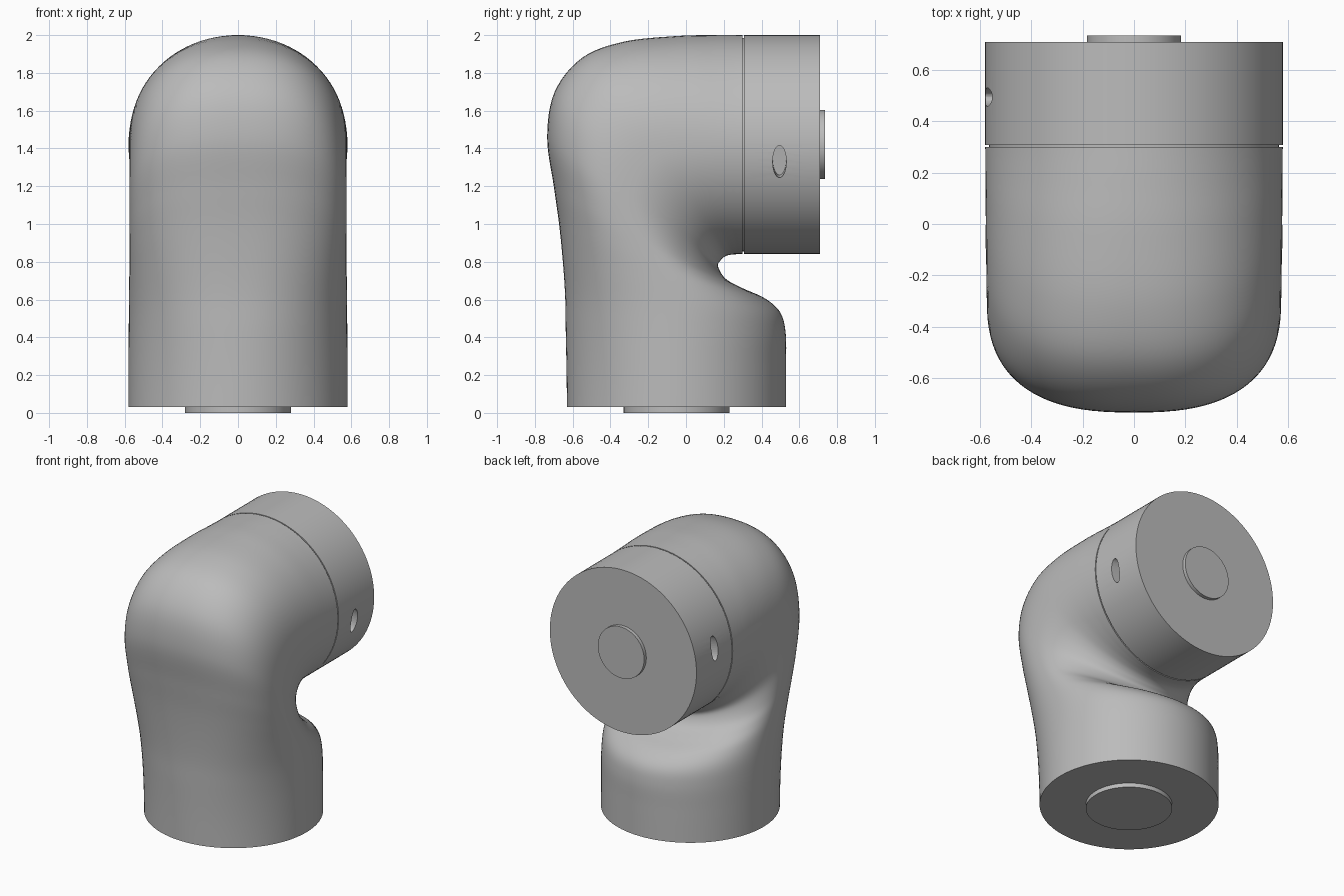
import bpy
import bmesh
import math
from mathutils import Vector, Matrix

if "Cube" in bpy.data.objects:
    bpy.data.objects.remove(bpy.data.objects["Cube"])

grey = bpy.data.materials.new("plain_grey")
grey.use_nodes = True
COLOUR = (0.5, 0.5, 0.5, 1)
grey.diffuse_color = COLOUR
grey.node_tree.nodes["Principled BSDF"].inputs["Base Color"].default_value = COLOUR

R = 0.58          # tube radius
BASE_Y = -0.05    # centre of the lower tube
TOP_Z = 1.42      # centre of the upper tube
SEG = 96


def finish(name, bm, smooth=True):
    bmesh.ops.recalc_face_normals(bm, faces=bm.faces)
    mesh = bpy.data.meshes.new(name)
    bm.to_mesh(mesh)
    bm.free()
    obj = bpy.data.objects.new(name, mesh)
    bpy.context.collection.objects.link(obj)
    mesh.materials.append(grey)
    bpy.ops.object.select_all(action='DESELECT')
    obj.select_set(True)
    bpy.context.view_layer.objects.active = obj
    if smooth:
        bpy.ops.object.shade_smooth_by_angle(angle=math.radians(35))
    return obj


def disc(name, radius, start, end, along_y=True):
    """Cylinder on the axis of the upper tube (along y) or lower tube (along z)."""
    mid = (start + end) / 2
    if along_y:
        m = Matrix.Translation((0, mid, TOP_Z)) @ Matrix.Rotation(math.pi / 2, 4, 'X')
    else:
        m = Matrix.Translation((0, BASE_Y, mid))
    bm = bmesh.new()
    bmesh.ops.create_cone(bm, cap_ends=True, segments=SEG, radius1=radius,
                          radius2=radius, depth=end - start, matrix=m)
    return finish(name, bm)


def spline(points, steps):
    """Smooth curve through the points."""
    pts = [Vector(p) for p in points]
    pts = [2 * pts[0] - pts[1]] + pts + [2 * pts[-1] - pts[-2]]
    out = []
    for a, b, c, d in zip(pts, pts[1:], pts[2:], pts[3:]):
        for k in range(steps):
            t = k / steps
            out.append(0.5 * (2 * b + (c - a) * t + (2 * a - 5 * b + 4 * c - d) * t * t
                              + (3 * b - a - 3 * c + d) * t ** 3))
    out.append(pts[-2])
    return out


# Elbow body: cross-sections spanned between the outer and inner side profiles (y, z)
outer = [(-.63, .03), (-.633, .25), (-.637, .45), (-.64, .62), (-.652, .8), (-.672, 1),
         (-.70, 1.2), (-.735, 1.46), (-.695, 1.7), (-.55, 1.88), (-.33, 1.965),
         (-.05, 1.995), (.15, 2), (.3, 2)]
inner = [(.53, .03), (.53, .25), (.528, .42), (.50, .53), (.42, .605), (.30, .66),
         (.21, .71), (.17, .775), (.185, .81), (.21, .83), (.24, .838),
         (.27, .84), (.287, .84), (.3, .84)]
out_pts, in_pts = spline(outer, 6), spline(inner, 6)
bm = bmesh.new()
rings = []
for i, (o, n) in enumerate(zip(out_pts, in_pts)):
    bulge = math.sin(math.pi * i / (len(out_pts) - 1)) ** 2
    power = 2 / (2 + 0.6 * bulge)          # squarer outer half at the bend
    centre, half = (o + n) / 2, (o - n) / 2
    width = R - 0.006 * bulge
    ring = []
    for k in range(SEG):
        a = 2 * math.pi * k / SEG
        c, s = math.cos(a), math.sin(a)
        if c > 0:
            c, s = c ** power, math.copysign(abs(s) ** power, s)
        p = centre + half * c
        ring.append(bm.verts.new((width * s, p.x, p.y)))
    rings.append(ring)
for r0, r1 in zip(rings, rings[1:]):
    for k in range(SEG):
        j = (k + 1) % SEG
        bm.faces.new((r0[k], r0[j], r1[j], r1[k]))
bm.faces.new(rings[0])
bm.faces.new(rings[-1])
finish("elbow_body", bm)

# End cap with a thin recessed seam behind it
disc("seam_core", R - 0.015, 0.29, 0.32)
cap = disc("end_cap", R, 0.308, 0.71)

# Oval holes on opposite sides of the cap
for side in (1, -1):
    bm = bmesh.new()
    tilt = Matrix.Rotation(math.radians(9), 4, 'Y')
    place = (Matrix.Translation((0, 0.495, TOP_Z)) @ tilt
             @ Matrix.Translation((side * R, 0, 0)) @ Matrix.Rotation(math.pi / 2, 4, 'Y')
             @ Matrix.Diagonal((0.086, 0.036, 1, 1)))
    bmesh.ops.create_cone(bm, cap_ends=True, segments=40, radius1=1, radius2=1,
                          depth=0.2, matrix=place)
    cutter = finish("hole_cutter", bm, smooth=False)
    cutter.hide_render = True
    mod = cap.modifiers.new("hole", 'BOOLEAN')
    mod.object = cutter
    mod.solver = 'EXACT'
    bpy.context.view_layer.objects.active = cap
    bpy.ops.object.modifier_move_to_index(modifier="hole", index=0)
    bpy.ops.object.modifier_apply(modifier="hole")
    bpy.data.objects.remove(cutter)

# Raised mounting bosses
disc("back_boss", 0.183, 0.70, 0.735)
disc("base_boss", 0.28, 0.0, 0.04, along_y=False)
